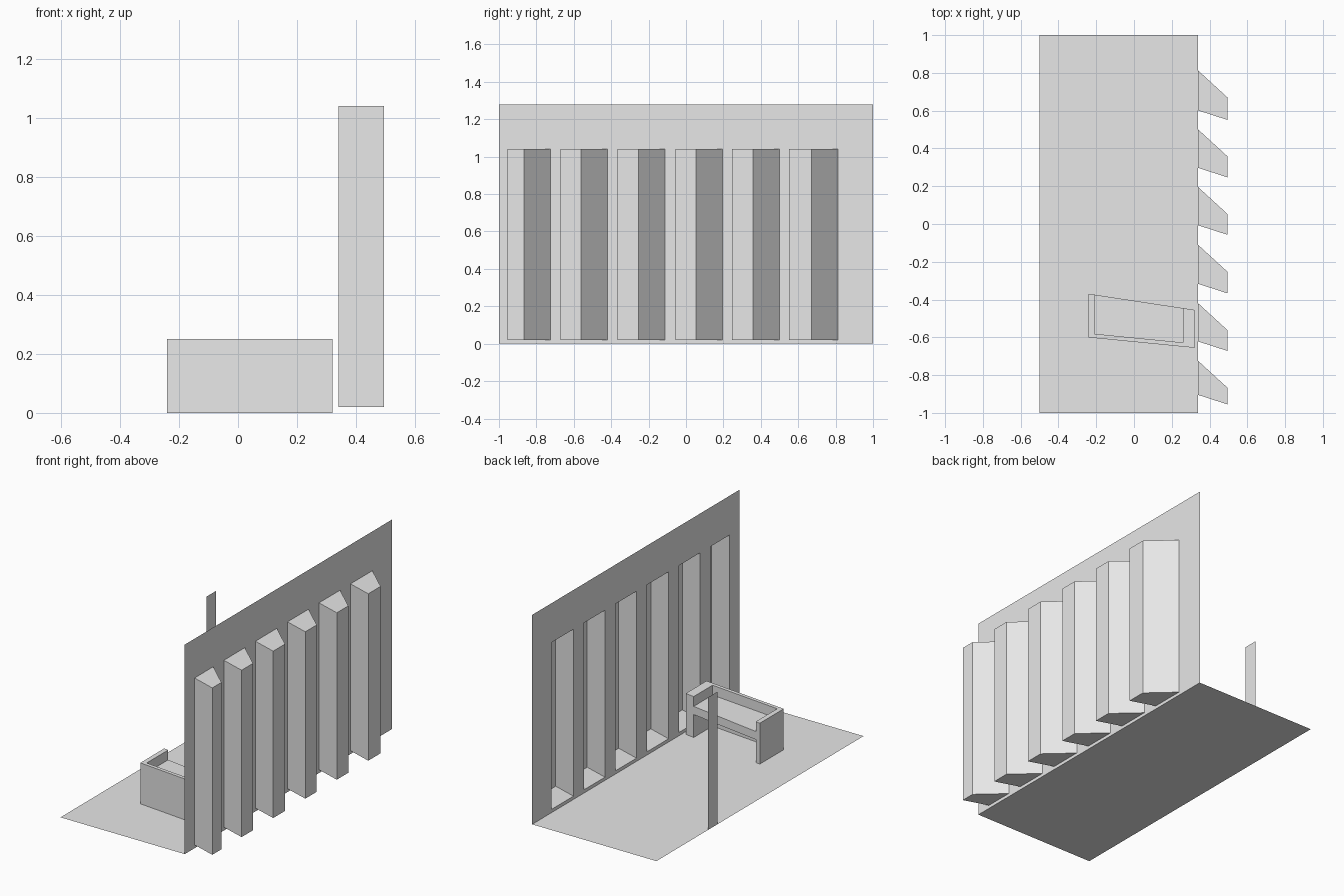
import bpy
import bmesh

cube = bpy.data.objects.get("Cube")
if cube:
    bpy.data.objects.remove(cube, do_unlink=True)

grey = bpy.data.materials.new("plain_grey")
grey.use_nodes = True
colour = (0.8, 0.8, 0.8, 1)
grey.diffuse_color = colour
grey.node_tree.nodes["Principled BSDF"].inputs["Base Color"].default_value = colour


def make_object(name, faces):
    """Build a mesh from a list of corner loops, welding shared corners."""
    bm = bmesh.new()
    for corners in faces:
        bm.faces.new([bm.verts.new(c) for c in corners])
    bmesh.ops.remove_doubles(bm, verts=bm.verts, dist=0.0005)
    mesh = bpy.data.meshes.new(name)
    bm.to_mesh(mesh)
    bm.free()
    mesh.materials.append(grey)
    obj = bpy.data.objects.new(name, mesh)
    bpy.context.collection.objects.link(obj)
    return obj


def prism_faces(outline, low, high):
    """Side walls, bottom and top of an extruded counter-clockwise outline."""
    bottom = [(x, y, low) for x, y in outline]
    top = [(x, y, high) for x, y in outline]
    n = len(outline)
    sides = [[bottom[i], bottom[(i + 1) % n], top[(i + 1) % n], top[i]]
             for i in range(n)]
    return sides + [bottom[::-1], top]


LEFT, WALL, BAY = -0.5, 0.34, 0.495
SILL, LINTEL, TOP = 0.02, 1.04, 1.28

# Floor sheet
make_object("floor", [[(LEFT, -1, 0), (WALL, -1, 0), (WALL, 1, 0), (LEFT, 1, 0)]])

# Outer pane of each bay: low and high y; the reveals splay back to the wall
panes = [(-0.955, -0.867), (-0.672, -0.562), (-0.367, -0.253),
         (-0.057, 0.053), (0.247, 0.358), (0.551, 0.67)]
openings = [(low + 0.05, high + 0.142) for low, high in panes]

# Wall sheet with a tall opening at each bay
wall = []
cuts = [-1] + [y for pair in openings for y in pair] + [1]
levels = [0, SILL, LINTEL, TOP]
for i, (y0, y1) in enumerate(zip(cuts, cuts[1:])):
    for j, (z0, z1) in enumerate(zip(levels, levels[1:])):
        if i % 2 == 1 and j == 1:
            continue
        wall.append([(WALL, y0, z0), (WALL, y1, z0), (WALL, y1, z1), (WALL, y0, z1)])
make_object("wall", wall)

# Angled window bays, open towards the room
for i, ((p0, p1), (o0, o1)) in enumerate(zip(panes, openings)):
    outline = [(WALL, o0), (BAY, p0), (BAY, p1), (WALL, o1)]
    faces = prism_faces(outline, SILL, LINTEL)
    del faces[3]
    make_object(f"window_bay_{i + 1}", faces)

# Thin upright panel at the room's open edge
make_object("upright_panel", [[(LEFT, 0.41, 0), (LEFT, 0.5, 0),
                               (LEFT, 0.5, 0.81), (LEFT, 0.41, 0.81)]])


# Reception desk: slightly skewed in plan
def back_y(x):
    return -0.406 - 0.152 * x


def front_y(x):
    return -0.624 - 0.098 * x


def desk_part(name, x0, x1, low, high, inset=0.0, strip=None):
    rear = [(x1, back_y(x1)), (x0, back_y(x0))]
    if strip:
        rear = [(x1, front_y(x1) + strip), (x0, front_y(x0) + strip)]
    outline = [(x0, front_y(x0) + inset), (x1, front_y(x1) + inset)] + rear
    make_object(name, prism_faces(outline, low, high))


desk_part("desk_left_end", 0.26, 0.32, 0, 0.25)
desk_part("desk_right_end", -0.24, -0.21, 0, 0.25)
desk_part("desk_front", -0.21, 0.26, 0, 0.25, strip=0.022)
desk_part("desk_top", -0.21, 0.26, 0.14, 0.19, inset=0.022)
